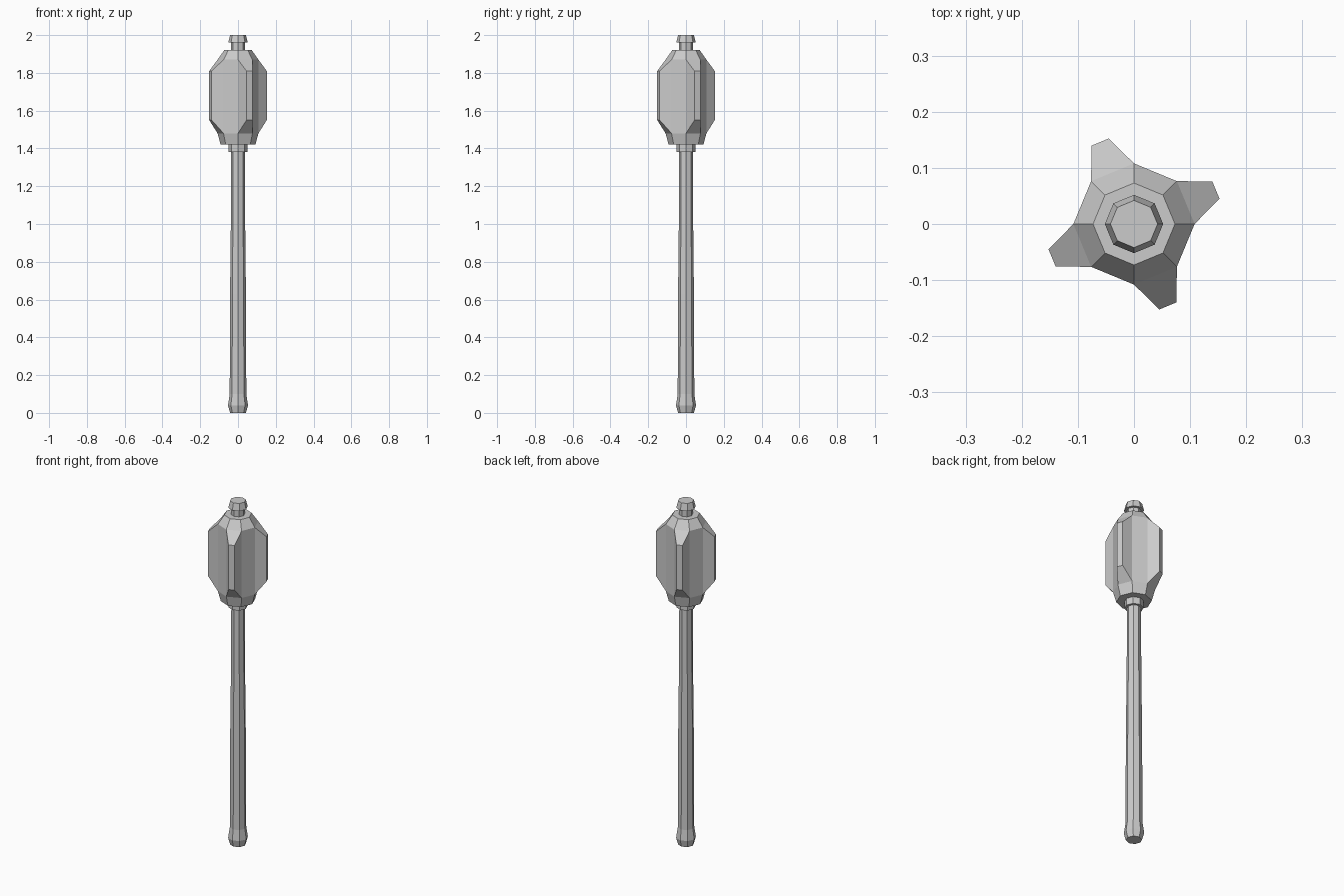
import bpy, bmesh
from math import sin, cos, pi
from mathutils import Vector

if "Cube" in bpy.data.objects:
    bpy.data.objects.remove(bpy.data.objects["Cube"])

SIDES = 8


def lathe(name, profile, finish=None):
    """Closed eight-sided turned part from (radius, height) pairs."""
    bm = bmesh.new()
    rings = []
    for r, z in profile:
        rings.append([bm.verts.new((r * cos(2 * pi * i / SIDES), r * sin(2 * pi * i / SIDES), z))
                      for i in range(SIDES)])
    bands = []
    for a, b in zip(rings, rings[1:]):
        bands.append([bm.faces.new((a[i], a[(i + 1) % SIDES], b[(i + 1) % SIDES], b[i]))
                      for i in range(SIDES)])
    bm.faces.new(rings[0][::-1])
    bm.faces.new(rings[-1])
    if finish:
        finish(bm, bands)
    bmesh.ops.recalc_face_normals(bm, faces=bm.faces)
    mesh = bpy.data.meshes.new(name)
    bm.to_mesh(mesh)
    bm.free()
    obj = bpy.data.objects.new(name, mesh)
    bpy.context.collection.objects.link(obj)
    return obj


def add_flanges(bm, bands):
    """Extrude every second tall side of the head into a tapered flange."""
    for i in range(0, SIDES, 2):
        face = bmesh.ops.extrude_discrete_faces(bm, faces=[bands[1][i]])["faces"][0]
        a = 2 * pi * (i + 0.5) / SIDES
        out, side = Vector((cos(a), sin(a), 0)), Vector((-sin(a), cos(a), 0))
        for v in face.verts:
            s = 0.0166 if v.co.dot(side) > 0 else -0.0166
            z = 1.81 if v.co.z > 1.7 else 1.55
            v.co = out * 0.158 + side * s + Vector((0, 0, z))


# Tapered handle with flared pommel
lathe("handle", [(0.042, 0), (0.053, 0.04), (0.044, 0.10), (0.042, 0.63),
                 (0.038, 1.0), (0.036, 1.39)])

# Collar under the head
lathe("collar", [(0.05, 1.38), (0.05, 1.43)])

# Flanged striking head
lathe("head", [(0.092, 1.42), (0.108, 1.48), (0.108, 1.87), (0.073, 1.92)], add_flanges)

# Top finial: narrow neck and tapered cap
lathe("finial", [(0.037, 1.91), (0.037, 1.96), (0.052, 1.96), (0.042, 2.0)])
